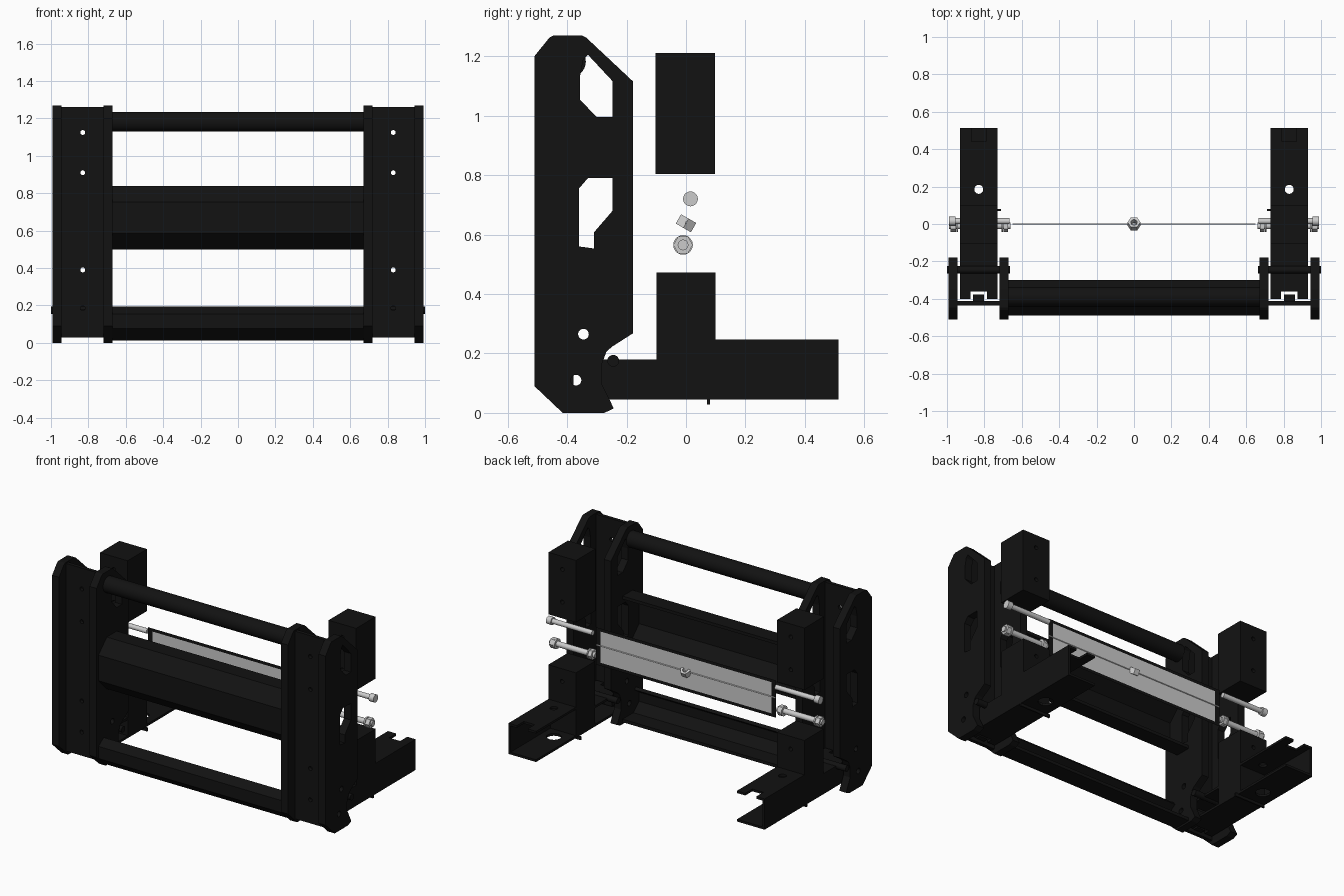
import bpy, bmesh, math

if "Cube" in bpy.data.objects:
    bpy.data.objects.remove(bpy.data.objects["Cube"])

black = bpy.data.materials.new("black_paint")
black.diffuse_color = (0.006, 0.006, 0.006, 1)
black.use_nodes = True
black.node_tree.nodes["Principled BSDF"].inputs["Base Color"].default_value = black.diffuse_color


def finish(name, bm, mat):
    bmesh.ops.recalc_face_normals(bm, faces=bm.faces)
    me = bpy.data.meshes.new(name)
    bm.to_mesh(me)
    bm.free()
    ob = bpy.data.objects.new(name, me)
    bpy.context.collection.objects.link(ob)
    if mat:
        me.materials.append(mat)
    return ob


def place(axis, a, u, v):
    return {'x': (a, u, v), 'y': (u, a, v), 'z': (u, v, a)}[axis]


def prism(name, pts, axis, a0, a1, mat=black):
    """Closed profile extruded along an axis."""
    bm = bmesh.new()
    f = bm.faces.new([bm.verts.new(place(axis, a0, u, v)) for u, v in pts])
    r = bmesh.ops.extrude_face_region(bm, geom=[f])
    vs = [e for e in r['geom'] if isinstance(e, bmesh.types.BMVert)]
    bmesh.ops.translate(bm, verts=vs, vec=place(axis, a1 - a0, 0, 0))
    return finish(name, bm, mat)


def rect(u0, u1, v0, v1):
    return [(u0, v0), (u1, v0), (u1, v1), (u0, v1)]


def box(name, x0, x1, y0, y1, z0, z1, mat=black):
    return prism(name, rect(x0, x1, y0, y1), 'z', z0, z1, mat)


def ngon(u, v, r, n=20):
    return [(u + r * math.cos(2 * math.pi * i / n), v + r * math.sin(2 * math.pi * i / n)) for i in range(n)]


def activate(ob):
    bpy.ops.object.select_all(action='DESELECT')
    ob.select_set(True)
    bpy.context.view_layer.objects.active = ob


def rod(name, axis, u, v, r, a0, a1, mat=None, n=20):
    ob = prism(name, ngon(u, v, r, n), axis, a0, a1, mat)
    if n > 8:
        activate(ob)
        bpy.ops.object.shade_smooth_by_angle(angle=math.radians(35))
    return ob


def cut(ob, *cutters):
    activate(ob)
    for c in cutters:
        m = ob.modifiers.new("cut", 'BOOLEAN')
        m.operation, m.solver, m.object = 'DIFFERENCE', 'EXACT', c
        bpy.ops.object.modifier_apply(modifier=m.name)
        bpy.data.objects.remove(c)


def sheet(name, path, x0, x1, t):
    """Bent sheet metal following a path in the y-z plane."""
    bm = bmesh.new()
    a = [bm.verts.new((x0, y, z)) for y, z in path]
    b = [bm.verts.new((x1, y, z)) for y, z in path]
    for i in range(len(path) - 1):
        bm.faces.new((a[i], a[i + 1], b[i + 1], b[i]))
    ob = finish(name, bm, black)
    m = ob.modifiers.new("thickness", 'SOLIDIFY')
    m.thickness, m.offset, m.use_even_offset = t, 0, True
    return ob


# Side plate outline and windows (y, z)
outline = [(-.51, .09), (-.415, 0), (-.275, 0), (-.243, .015), (-.26, .05), (-.285, .1), (-.285, .16),
           (-.268, .205), (-.25, .222), (-.178, .268), (-.178, 1.115), (-.335, 1.262), (-.35, 1.27),
           (-.446, 1.27), (-.46, 1.262), (-.51, 1.2)]
window_top = [(-.33, 1.205), (-.248, 1.117), (-.248, .995), (-.3, .995), (-.357, 1.054), (-.357, 1.13), (-.345, 1.19)]
window_low = [(-.36, .755), (-.33, .79), (-.247, .79), (-.247, .68), (-.31, .607), (-.31, .553), (-.36, .56)]


def span(s, a, b):
    return sorted((s * a, s * b))


def hole_y(s, z):
    return prism("cutter", ngon(s * .83, z, .013), 'y', -.6, .6)


for s in (1, -1):
    tag = "right" if s > 0 else "left"
    # Pair of side plates with windows and pin holes
    for kind, a, b in (("inner", .67, .72), ("outer", .943, .993)):
        p = prism(f"{kind}_side_plate_{tag}", outline, 'x', *span(s, a, b))
        cut(p, *[prism("cutter", pts, 'x', *span(s, .6, 1.1)) for pts in
                 (window_top, window_low, ngon(-.37, .11, .018), ngon(-.345, .265, .018))])
    # Web joining the two plates
    web = box(f"plate_web_{tag}", *span(s, .72, .943), -.435, -.412, .03, 1.262)
    cut(web, *[hole_y(s, z) for z in (1.125, .91, .39, .185)])
    # Fork channels open to the inside
    for kind, y0, y1, zt in (("front_arm", -.4, -.1, .18), ("rear_foot", -.1, .513, .247)):
        i, o, t, zb = .73, .93, .015, .045
        c = [(i, zb), (o, zb), (o, zt), (i, zt), (i, zt - t), (o - t, zt - t), (o - t, zb + t), (i, zb + t)]
        ch = prism(f"{kind}_{tag}", [(s * x, z) for x, z in c], 'y', y0, y1)
        if kind == "front_arm":
            cut(ch, prism("cutter", ngon(-.37, .11, .018), 'x', *span(s, .6, 1.1)),
                box("cutter", *span(s, .785, .875), -.45, -.36, 0, .3))
        else:
            cut(ch, prism("cutter", ngon(s * .83, .185, .024), 'z', .15, .3),
                prism("cutter", ngon(s * .83, .185, .045), 'z', 0, .1),
                box("cutter", *span(s, .79, .87), .44, .6, .15, .3))
    box(f"arm_tongue_{tag}", *span(s, .802, .86), -.415, -.378, .05, .17)
    # Posts: lower on the foot, upper block floating above it
    low = box(f"lower_post_{tag}", *span(s, .73, .93), -.1, .1, .045, .473)
    cut(low, hole_y(s, .39))
    up = box(f"upper_post_{tag}", *span(s, .73, .93), -.103, .098, .803, 1.21)
    cut(up, hole_y(s, 1.125), hole_y(s, .91))
    # Hinge pin and small stop lip
    rod(f"hinge_pin_{tag}", 'x', -.245, .175, .02, *span(s, .662, 1.0), mat=black)
    box(f"foot_lip_{tag}", *span(s, .71, .93), .07, .08, .028, .05)
    # Upper bolt
    rod(f"upper_bolt_shaft_{tag}", 'x', .015, .72, .016, *span(s, .665, .965))
    rod(f"upper_bolt_head_{tag}", 'x', .015, .72, .025, *span(s, .955, .99))
    # Lower bolt with washers, head and nut
    rod(f"lower_bolt_shaft_{tag}", 'x', -.01, .565, .018, *span(s, .66, .99))
    rod(f"lower_bolt_washer_{tag}", 'x', -.01, .565, .033, *span(s, .94, .95))
    rod(f"lower_bolt_head_{tag}", 'x', -.01, .565, .033, *span(s, .952, .98), n=6)
    rod(f"lower_bolt_inner_washer_{tag}", 'x', -.01, .565, .033, *span(s, .7, .708))
    rod(f"lower_bolt_nut_{tag}", 'x', -.01, .565, .033, *span(s, .675, .698), n=6)

# Cross members
rod("top_tube", 'x', -.39, 1.182, .053, -.67, .67, mat=black, n=28)
sheet("middle_crossbar", [(-.3, .83), (-.4, .83), (-.48, .75), (-.48, .59), (-.4, .51), (-.3, .51)], -.67, .67, .02)
sheet("bottom_crossbar", [(-.43, .185), (-.48, .15), (-.48, .08), (-.415, .022), (-.3, .022)], -.67, .67, .02)


# Thin centre panel with dark border
def panel(name, x0, x1, z0, z1, mat):
    bm = bmesh.new()
    bm.faces.new([bm.verts.new((x, 0, z)) for x, z in rect(x0, x1, z0, z1)])
    return finish(name, bm, mat)


panel("centre_panel", -.62, .62, .53, .735, None)
for s in (1, -1):
    panel(f"panel_border_{'right' if s > 0 else 'left'}", *span(s, .62, .655), .51, .755, black)
panel("panel_border_top", -.62, .62, .735, .755, black)
panel("panel_border_bottom", -.62, .62, .51, .53, black)
rod("panel_rod", 'x', 0, .64, .004, -.65, .65, n=8)

# Tilted hex nut in the middle
nut = prism("centre_nut", ngon(0, 0, .034, 6), 'z', -.018, .018, None)
cut(nut, prism("cutter", ngon(0, 0, .017, 16), 'z', -.1, .1))
nut.location = (0, 0, .638)
nut.rotation_euler = (math.radians(-30), 0, 0)
